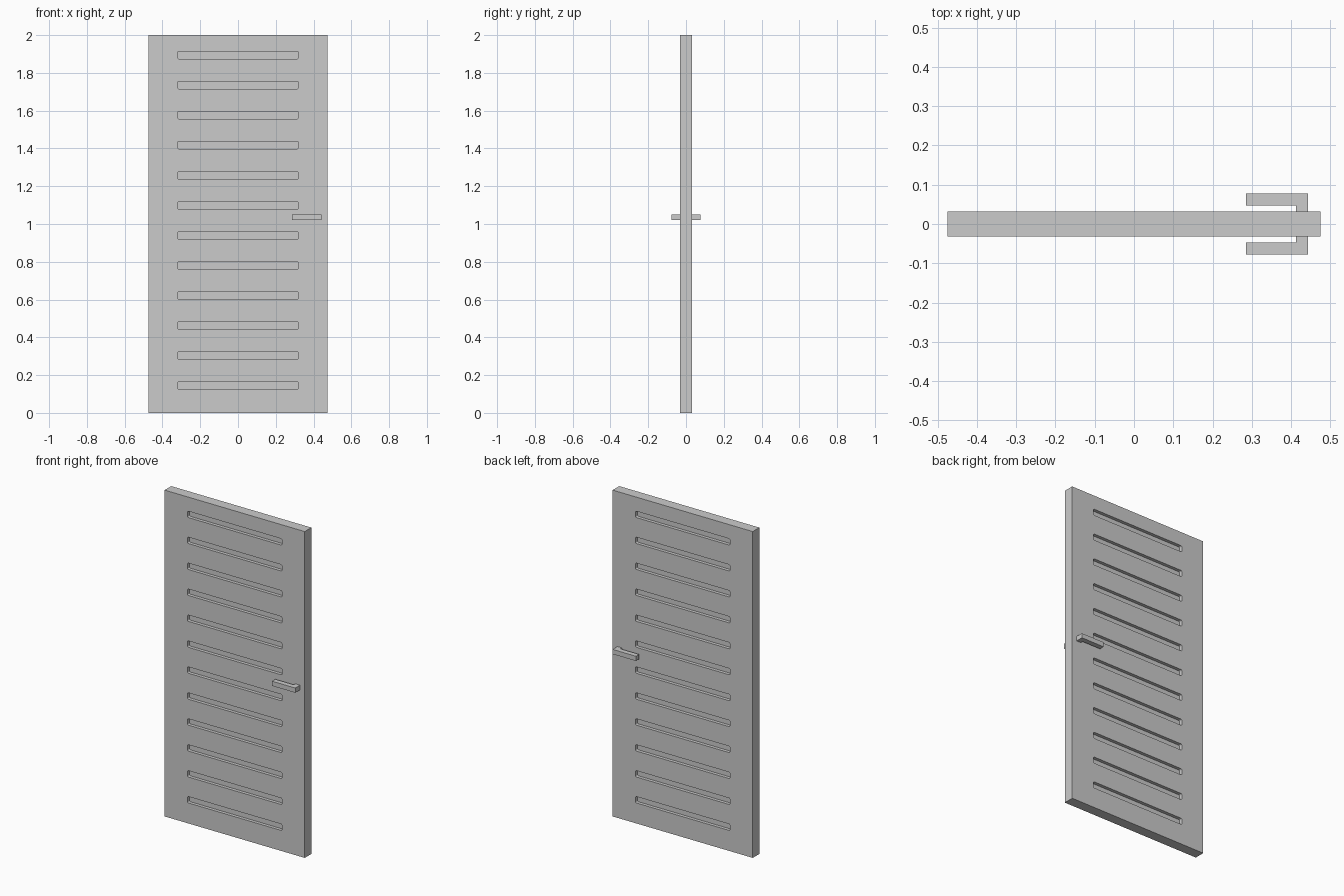
import bpy, bmesh, math

if "Cube" in bpy.data.objects:
    bpy.data.objects.remove(bpy.data.objects["Cube"])

HALF_T = 0.032      # half thickness of the leaf
DEPTH = 0.02        # groove depth


def prism(bm, outline, axis, lo, hi):
    """Extrude a 2D outline along 'y' (outline is x,z) or 'z' (outline is x,y)."""
    def at(p, t):
        return (p[0], t, p[1]) if axis == 'y' else (p[0], p[1], t)
    a = [bm.verts.new(at(p, lo)) for p in outline]
    b = [bm.verts.new(at(p, hi)) for p in outline]
    n = len(outline)
    bm.faces.new(a)
    bm.faces.new(b[::-1])
    for i in range(n):
        j = (i + 1) % n
        bm.faces.new((a[j], a[i], b[i], b[j]))


def rounded_rect(hw, z0, z1, r, seg=4):
    pts = []
    corners = [(hw - r, z1 - r), (-hw + r, z1 - r), (-hw + r, z0 + r), (hw - r, z0 + r)]
    for k, (cx, cz) in enumerate(corners):
        for s in range(seg + 1):
            a = math.pi / 2 * (k + s / seg)
            pts.append((cx + r * math.cos(a), cz + r * math.sin(a)))
    return pts


def finish(name, bm):
    bmesh.ops.recalc_face_normals(bm, faces=bm.faces)
    me = bpy.data.meshes.new(name)
    bm.to_mesh(me)
    bm.free()
    ob = bpy.data.objects.new(name, me)
    bpy.context.collection.objects.link(ob)
    return ob


# door leaf
bm = bmesh.new()
prism(bm, [(-0.475, 0), (0.475, 0), (0.475, 2), (-0.475, 2)], 'y', -HALF_T, HALF_T)
leaf = finish("door_leaf", bm)

# twelve horizontal grooves on both faces
bm = bmesh.new()
for i in range(12):
    zc = 0.145 + i * 0.159
    outline = rounded_rect(0.32, zc - 0.0195, zc + 0.0195, 0.007)
    for side in (-1, 1):
        lo, hi = sorted((side * (HALF_T - DEPTH), side * (HALF_T + 0.02)))
        prism(bm, outline, 'y', lo, hi)
cutter = finish("groove_cutter", bm)
cutter.hide_render = True

mod = leaf.modifiers.new("grooves", 'BOOLEAN')
mod.operation = 'DIFFERENCE'
mod.solver = 'EXACT'
mod.object = cutter
bpy.context.view_layer.objects.active = leaf
bpy.ops.object.modifier_apply(modifier=mod.name)
bpy.data.objects.remove(cutter)

# L-shaped lever handles, front and back
for name, s in (("front_handle", -1), ("back_handle", 1)):
    bm = bmesh.new()
    ell = [(0.285, 0.078), (0.285, 0.047), (0.412, 0.047),
           (0.412, HALF_T), (0.443, HALF_T), (0.443, 0.078)]
    prism(bm, [(x, s * y) for x, y in ell], 'z', 1.021, 1.05)
    finish(name, bm)
